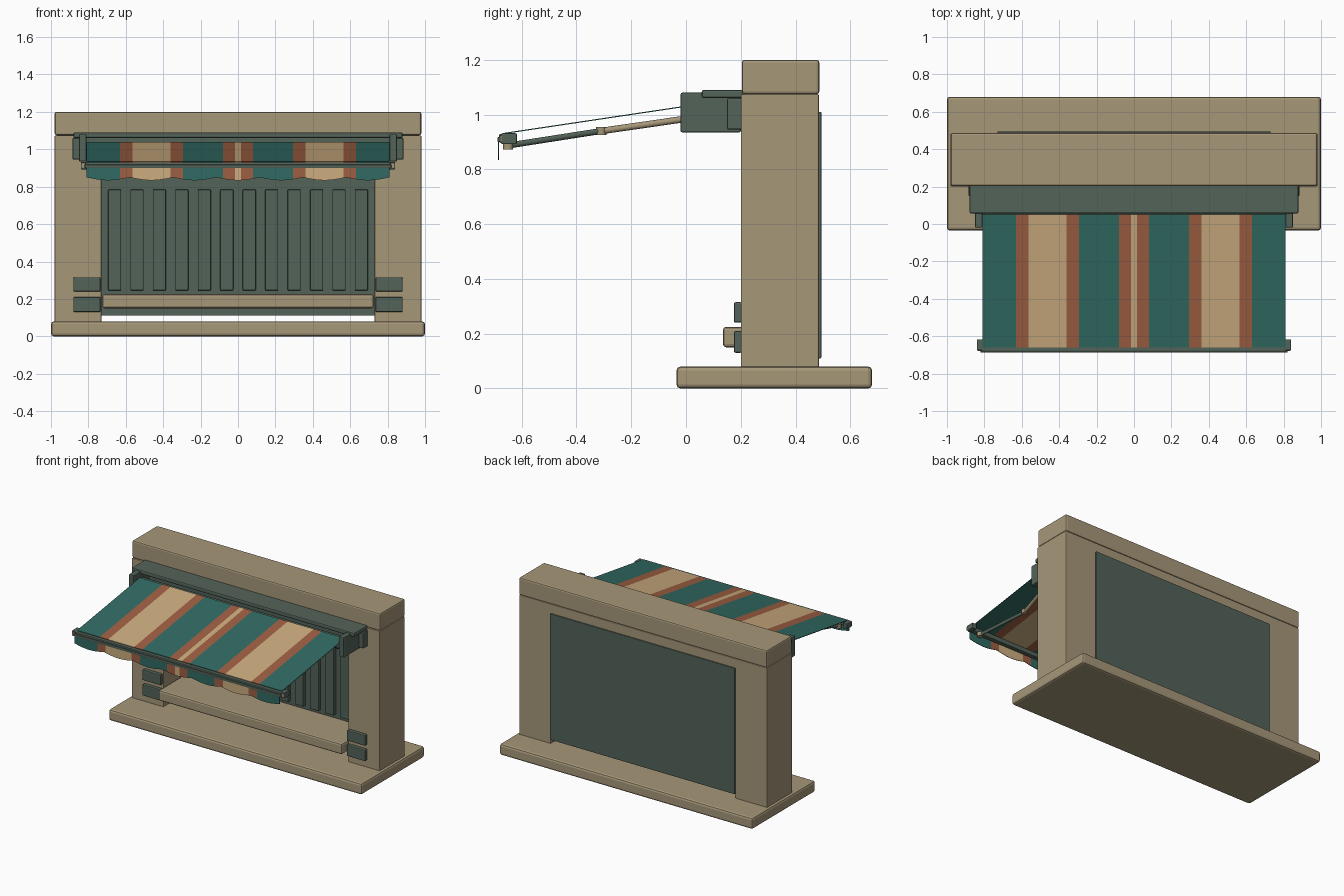
import bpy, bmesh, math
from mathutils import Vector

cube = bpy.data.objects.get("Cube")
if cube:
    bpy.data.objects.remove(cube, do_unlink=True)


def material(name, rgb):
    lin = [((c / 255 + 0.055) / 1.055) ** 2.4 for c in rgb] + [1]
    m = bpy.data.materials.new(name)
    m.use_nodes = True
    m.diffuse_color = lin
    m.node_tree.nodes["Principled BSDF"].inputs["Base Color"].default_value = lin
    return m


STONE = material("sandstone", (166, 151, 121))
METAL = material("grey green metal", (84, 99, 89))
TEAL = material("teal cloth", (49, 107, 99))
CREAM = material("cream cloth", (204, 173, 128))
RUST = material("rust cloth", (158, 95, 67))


def finish(name, bm, mats, bevel=0.0):
    bmesh.ops.recalc_face_normals(bm, faces=bm.faces)
    mesh = bpy.data.meshes.new(name)
    bm.to_mesh(mesh)
    bm.free()
    for m in mats:
        mesh.materials.append(m)
    ob = bpy.data.objects.new(name, mesh)
    bpy.context.collection.objects.link(ob)
    if bevel:
        mod = ob.modifiers.new("bevel", "BEVEL")
        mod.width, mod.segments = bevel, 2
    return ob


def box(name, x, y, z, mat, bevel=0.006):
    """Box from (low, high) ranges."""
    bm = bmesh.new()
    bmesh.ops.create_cube(bm, size=1)
    for v in bm.verts:
        v.co = [r[0] if c < 0 else r[1] for c, r in zip(v.co, (x, y, z))]
    return finish(name, bm, [mat], bevel)


def pair(name, x, y, z, mat, bevel=0.006):
    box("left_" + name, x, y, z, mat, bevel)
    box("right_" + name, (-x[1], -x[0]), y, z, mat, bevel)


def rod(name, a, b, radius, mat, sides=12):
    """Straight rod between two points."""
    a, b = Vector(a), Vector(b)
    bm = bmesh.new()
    bmesh.ops.create_cone(bm, cap_ends=True, segments=sides, radius1=radius,
                          radius2=radius, depth=(b - a).length)
    turn = (b - a).to_track_quat("Z", "Y")
    for v in bm.verts:
        v.co = turn @ v.co + (a + b) / 2
    ob = finish(name, bm, [mat])
    for p in ob.data.polygons:
        p.use_smooth = len(p.vertices) == 4 and sides > 8
    return ob


# Stone base and portal wall
box("base_slab", (-1, 1), (-0.035, 0.68), (0, 0.08), STONE, 0.015)
half, opening, sill, head, top = 0.98, 0.73, 0.075, 1.0, 1.075
bm = bmesh.new()
outline = [(-half, sill), (-half, top), (half, top), (half, sill),
           (opening, sill), (opening, head), (-opening, head), (-opening, sill)]
face = bm.faces.new([bm.verts.new((x, 0.2, z)) for x, z in outline])
ext = bmesh.ops.extrude_face_region(bm, geom=[face])["geom"]
bmesh.ops.translate(bm, vec=(0, 0.285, 0),
                    verts=[g for g in ext if isinstance(g, bmesh.types.BMVert)])
finish("portal_wall", bm, [STONE], 0.004)
box("lintel", (-half, half), (0.204, 0.487), (top, 1.2), STONE, 0.01)

# Shutter panel with raised slats
box("shutter_panel", (-opening, opening), (0.455, 0.494), (0.11, 1.01), METAL, 0.003)
for i in range(12):
    x = (i - 5.5) * 0.12
    box(f"shutter_slat_{i + 1}", (x - 0.035, x + 0.035), (0.43, 0.46),
        (0.245, 0.785), METAL, 0.005)

# Counter shelf and its wall plates
box("counter_shelf", (-0.725, 0.725), (0.135, 0.455), (0.15, 0.225), STONE, 0.012)
pair("upper_plate", (0.735, 0.88), (0.175, 0.205), (0.24, 0.315), METAL)
pair("lower_plate", (0.735, 0.88), (0.175, 0.205), (0.13, 0.21), METAL)

# Awning cassette
box("cassette_cover", (-0.88, 0.88), (0.057, 0.21), (1.06, 1.09), METAL, 0.008)
box("cassette_back", (-0.82, 0.82), (0.15, 0.205), (0.945, 1.065), METAL)
pair("cassette_cap", (0.81, 0.85), (-0.02, 0.2), (0.935, 1.08), METAL)
pair("wall_bracket", (0.845, 0.885), (0.15, 0.205), (0.945, 1.06), METAL)
rod("cloth_roller", (-0.81, 0.065, 0.99), (0.81, 0.065, 0.99), 0.044, METAL, 24)

# Striped cloth: each stripe is bounded by its right edge, mirrored about x = 0
EDGES = [(0.017, 1), (0.08, 2), (0.295, 0), (0.36, 2), (0.565, 1), (0.63, 2), (0.81, 0)]
REACH = 0.81


def stripe(x):
    return next(c for edge, c in EDGES if abs(x) <= edge + 1e-6)


def cloth(name, xs, upper, lower):
    """Cloth strip between two edge curves, coloured by stripe."""
    bm = bmesh.new()
    rows = [(bm.verts.new(upper(x)), bm.verts.new(lower(x))) for x in xs]
    for i in range(len(xs) - 1):
        (a, b), (c, d) = rows[i], rows[i + 1]
        f = bm.faces.new((a, b, d, c))
        f.material_index = stripe((xs[i] + xs[i + 1]) / 2)
    ob = finish(name, bm, [TEAL, CREAM, RUST])
    mod = ob.modifiers.new("thickness", "SOLIDIFY")
    mod.thickness, mod.offset = 0.004, 0


def scallop(x):
    wave = abs(math.sin((x + REACH) / (2 * REACH) * 7 * math.pi))
    return (x, -0.684, 0.85 - 0.016 * wave)


cuts = sorted(s * e for e, _ in EDGES for s in (-1, 1))
cloth("awning_cloth", cuts, lambda x: (x, 0.05, 1.038), lambda x: (x, -0.66, 0.932))
fine = sorted(set(cuts + [REACH * (i / 42 - 1) for i in range(1, 84)]))
cloth("awning_valance", fine, lambda x: (x, -0.684, 0.905), scallop)

# Front bar and end caps
box("front_bar", (-0.815, 0.815), (-0.682, -0.65), (0.897, 0.93), METAL, 0.005)
box("front_bar_lip", (-0.82, 0.82), (-0.688, -0.675), (0.9, 0.918), METAL, 0.003)
pair("bar_cap", (0.805, 0.84), (-0.675, -0.617), (0.892, 0.932), METAL, 0.005)
pair("bar_cap_tip", (0.82, 0.838), (-0.68, -0.67), (0.9, 0.925), STONE, 0.002)

# Folding arms
for side, s in (("left", 1), ("right", -1)):
    shoulder = (s * 0.75, 0.12, 1.002)
    elbow = (s * 0.66, -0.31, 0.94)
    wrist = (s * 0.75, -0.65, 0.887)
    rod(side + "_upper_arm", shoulder, elbow, 0.012, STONE)
    rod(side + "_forearm", elbow, wrist, 0.011, METAL)
    for part, p, m in (("elbow", elbow, STONE), ("wrist", wrist, STONE)):
        x, y, z = p
        rod(f"{side}_{part}_joint", (x, y, z - 0.014), (x, y, z + 0.014), 0.019, m)
